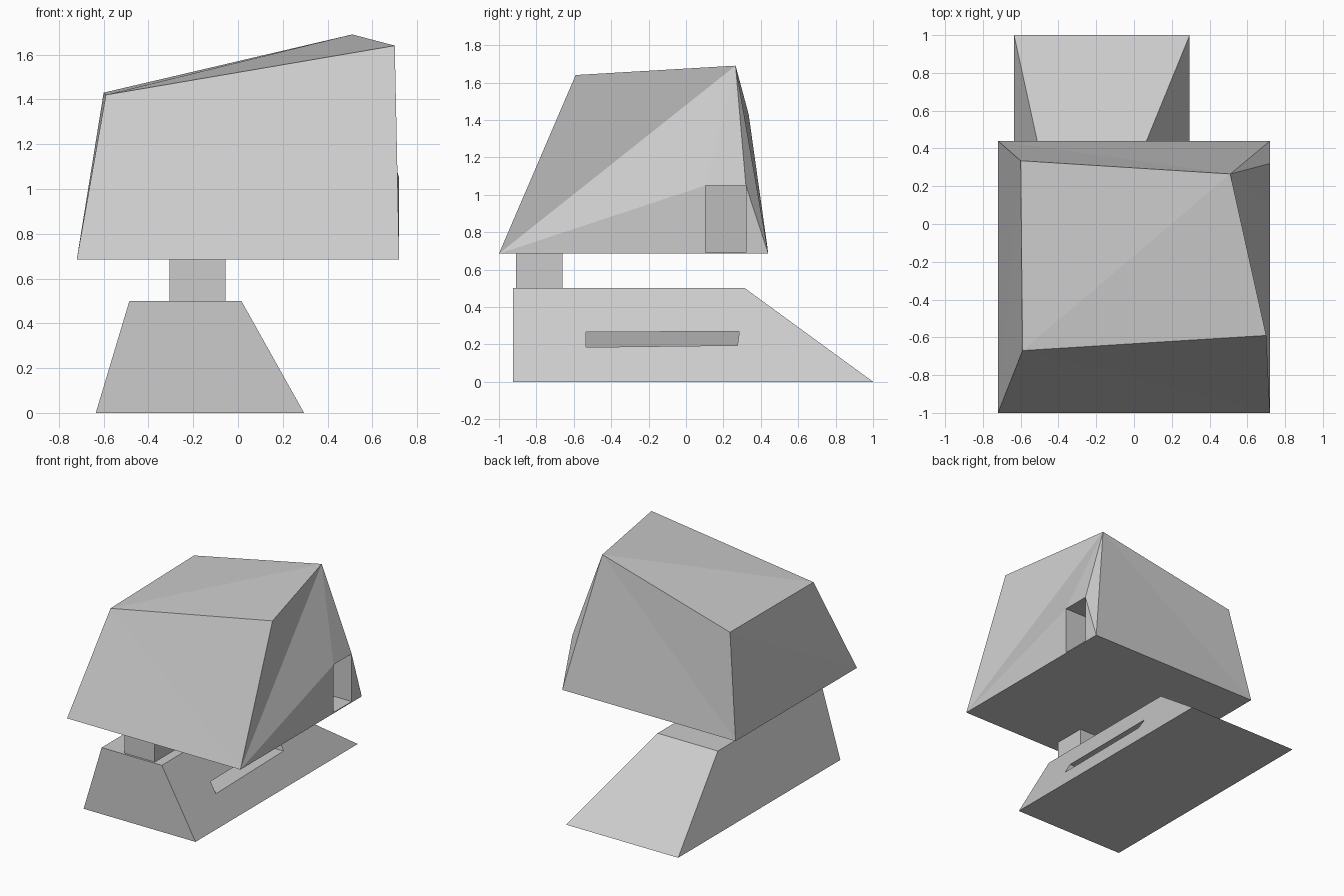
import bpy
import bmesh

if "Cube" in bpy.data.objects:
    bpy.data.objects.remove(bpy.data.objects["Cube"], do_unlink=True)

# Single flat colour
grey = bpy.data.materials.new("light_grey")
grey.use_nodes = True
grey.diffuse_color = (0.6, 0.6, 0.6, 1)
grey.node_tree.nodes["Principled BSDF"].inputs["Base Color"].default_value = (0.6, 0.6, 0.6, 1)


def build(name, points, faces):
    """Make a flat-faced object from named corner points."""
    bm = bmesh.new()
    v = {key: bm.verts.new(co) for key, co in points.items()}
    for face in faces:
        bm.faces.new([v[key] for key in face.split()])
    bmesh.ops.recalc_face_normals(bm, faces=bm.faces[:])
    mesh = bpy.data.meshes.new(name)
    bm.to_mesh(mesh)
    bm.free()
    mesh.materials.append(grey)
    obj = bpy.data.objects.new(name, mesh)
    bpy.context.collection.objects.link(obj)
    return obj


def add_recess(points, rim, far_x):
    """Add the inner end of a deep recess and return its wall and end faces."""
    for key in rim:
        x, y, z = points[key]
        points[key + "_in"] = (far_x(z), y, z)
    walls = [f"{a} {b} {b}_in {a}_in" for a, b in zip(rim, rim[1:] + rim[:1])]
    return walls + [" ".join(key + "_in" for key in rim)]


# Base: tapered block with a sloping back and a long slot in its side
def base_side(z):
    return 0.295 - 0.56 * z


base = {}
for level, z, xl, xr, back in (("low", 0, -0.635, 0.295, 1.0), ("top", 0.5, -0.485, 0.015, 0.315)):
    base["fl_" + level] = (xl, -0.925, z)
    base["fr_" + level] = (xr, -0.925, z)
    base["br_" + level] = (xr, back, z)
    base["bl_" + level] = (xl, back, z)
slot = ["s_a", "s_b", "s_c", "s_d"]
for key, (y, z) in zip(slot, ((-0.535, 0.185), (0.275, 0.195), (0.285, 0.27), (-0.535, 0.265))):
    base[key] = (base_side(z), y, z)
side = ["fr_low", "br_low", "br_top", "fr_top"]
base_faces = [
    "fl_low bl_low br_low fr_low",
    "fl_top fr_top br_top bl_top",
    "fl_low fr_low fr_top fl_top",
    "bl_low bl_top br_top br_low",
    "fl_low fl_top bl_top bl_low",
]
for i in range(4):
    j = (i + 1) % 4
    base_faces.append(f"{side[i]} {side[j]} {slot[j]} {slot[i]}")
base_faces += add_recess(base, slot, lambda z: -0.625 + 0.3 * z)
build("base", base, base_faces)

# Neck: square post joining base and body
bpy.ops.mesh.primitive_cube_add(size=1, location=(-0.18, -0.785, 0.5925))
neck = bpy.context.object
neck.name = "neck"
neck.scale = (0.25, 0.25, 0.185)
neck.data.materials.append(grey)

# Body: skewed block with a doorway recess near the back of one side
body = {
    "fl": (-0.72, -1, 0.685), "fr": (0.72, -1, 0.685),
    "br": (0.72, 0.44, 0.685), "bl": (-0.72, 0.44, 0.685),
    "fl_top": (-0.59, -0.67, 1.42), "fr_top": (0.70, -0.59, 1.64),
    "br_top": (0.51, 0.265, 1.69), "bl_top": (-0.60, 0.335, 1.43),
    "d_a": (0.72, 0.105, 0.692), "d_b": (0.72, 0.32, 0.692),
    "d_c": (0.72, 0.32, 1.05), "d_d": (0.72, 0.105, 1.05),
}
body_faces = [
    "fl bl br fr",
    "fl fr fl_top", "fr fr_top fl_top",
    "fl_top fr_top br_top", "fl_top br_top bl_top",
    "br bl br_top", "bl bl_top br_top",
    "fl fl_top bl_top", "fl bl_top bl",
    "fr br_top fr_top", "fr d_d br_top", "fr d_a d_d",
    "d_d d_c br_top", "d_c br br_top", "d_b br d_c", "fr br d_b d_a",
]
body_faces += add_recess(body, ["d_a", "d_b", "d_c", "d_d"],
                         lambda z: -0.71 + 0.17 * (z - 0.685))
build("body", body, body_faces)
